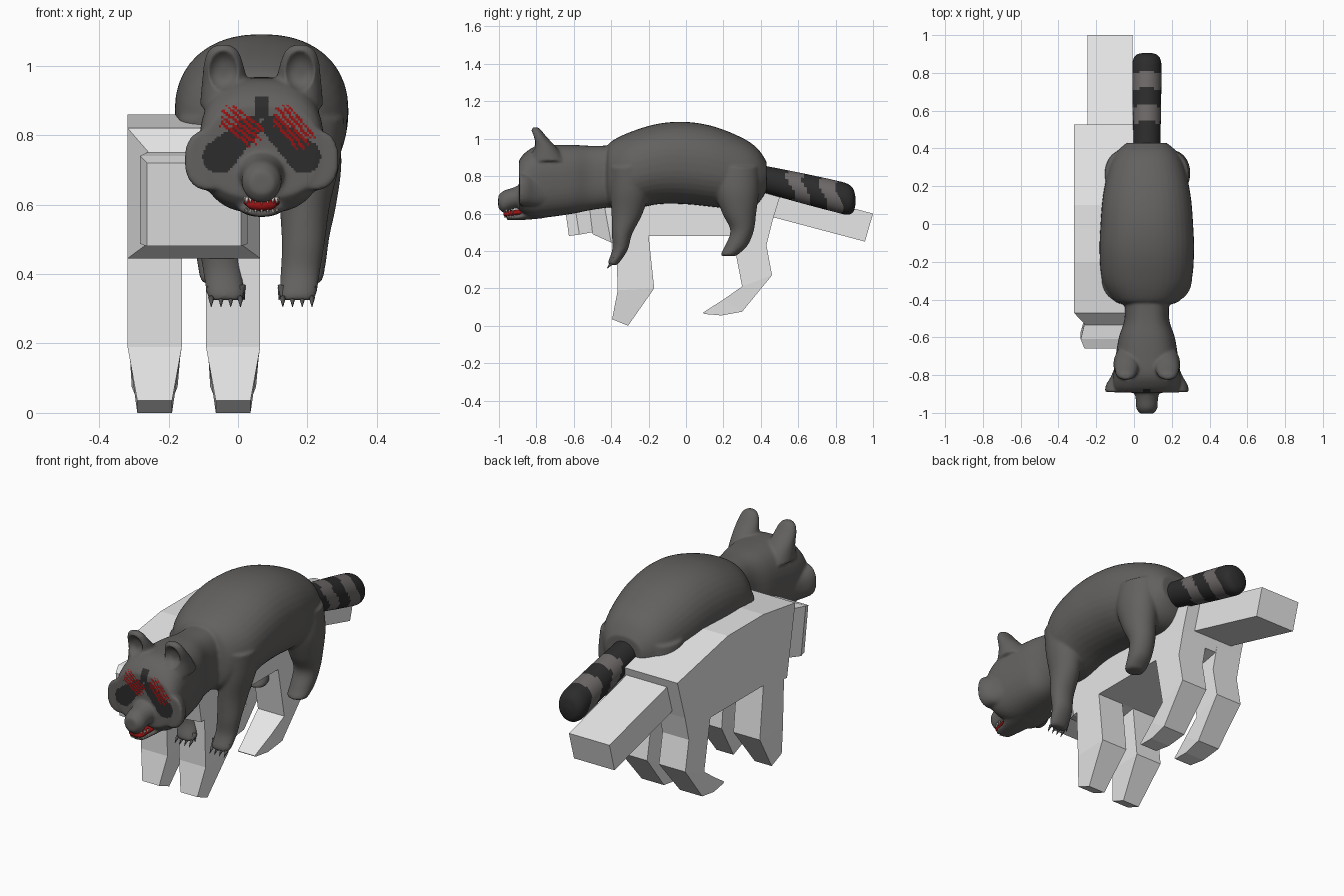
import bpy, bmesh, math
from mathutils import Vector

if "Cube" in bpy.data.objects:
    bpy.data.objects.remove(bpy.data.objects["Cube"])

CX = 0.068      # centre line of the smooth animal
LX = -0.127     # centre line of the blocky animal


def material(name, rgb):
    m = bpy.data.materials.new(name)
    m.diffuse_color = (*rgb, 1)
    m.use_nodes = True
    m.node_tree.nodes["Principled BSDF"].inputs["Base Color"].default_value = m.diffuse_color
    return m


FUR = material("grey fur", (0.125, 0.12, 0.116))
DARK = material("dark fur", (0.026, 0.025, 0.025))
BAND = material("light tail band", (0.155, 0.14, 0.138))
RED = material("red", (0.3, 0.006, 0.006))
TOOTH = material("tooth white", (0.6, 0.58, 0.54))
CLAW = material("claw grey", (0.09, 0.088, 0.086))
BLOCK = material("plain light grey", (0.8, 0.8, 0.8))


def finish(bm, name, mats, smooth=True):
    bmesh.ops.recalc_face_normals(bm, faces=bm.faces[:])
    me = bpy.data.meshes.new(name)
    bm.to_mesh(me)
    bm.free()
    for m in mats:
        me.materials.append(m)
    me.polygons.foreach_set("use_smooth", [smooth] * len(me.polygons))
    ob = bpy.data.objects.new(name, me)
    bpy.context.collection.objects.link(ob)
    return ob


def skin(bm, rings):
    vr = [[bm.verts.new(p) for p in r] for r in rings]
    n = len(vr[0])
    for a, b in zip(vr, vr[1:]):
        for i in range(n):
            bm.faces.new((a[i], a[(i + 1) % n], b[(i + 1) % n], b[i]))
    bm.faces.new(vr[0])
    bm.faces.new(vr[-1])


def curve(rows, steps):
    """Smooth in-between rows through the given rows."""
    out = []
    for i in range(len(rows) - 1):
        quad = [rows[max(i - 1, 0)], rows[i], rows[i + 1], rows[min(i + 2, len(rows) - 1)]]
        for k in range(steps):
            t = k / steps
            out.append([0.5 * (2 * b + (c - a) * t + (2 * a - 5 * b + 4 * c - d) * t * t
                               + (3 * b - a - 3 * c + d) * t ** 3) for a, b, c, d in zip(*quad)])
    return out + [list(rows[-1])]


def loft(bm, rows, axis="y", power=2.0, sides=40, steps=6):
    """Rows are x, y, z, half width, half height; x is measured from CX."""
    rings = []
    for x, y, z, a, b in curve(rows, steps):
        ring = []
        for i in range(sides):
            t = 2 * math.pi * i / sides
            c, s = math.cos(t), math.sin(t)
            u = a * math.copysign(abs(c) ** (2 / power), c)
            v = b * math.copysign(abs(s) ** (2 / power), s)
            ring.append((CX + x + u, y, z + v) if axis == "y" else (CX + x + u, y + v, z))
        rings.append(ring)
    skin(bm, rings)


def spans(rows):
    """Rows y, top, bottom, half width to loft rows."""
    return [(0, y, (t + b) / 2, w, (t - b) / 2) for y, t, b, w in rows]


# ---- smooth animal: overlapping lofts fused into one skin
bm = bmesh.new()
loft(bm, spans([(-.425, .945, .66, .13), (-.40, .985, .63, .18), (-.3, 1.035, .62, .236), (-.15, 1.08, .65, .25),
                (0, 1.09, .65, .245), (.15, 1.065, .635, .232), (.3, 1.005, .62, .2),
                (.38, .95, .65, .16), (.43, .88, .72, .105)]), power=2.25)
# neck and head
loft(bm, spans([(-.36, .965, .64, .12), (-.5, .962, .62, .118), (-.6, .967, .6, .148), (-.7, .967, .585, .165),
                (-.8, .96, .575, .178), (-.86, .925, .59, .178), (-.893, .885, .62, .165)]), power=2.6)
# muzzle and lower jaw
loft(bm, spans([(-.84, .775, .64, .08), (-.92, .74, .625, .06), (-.975, .722, .605, .056), (-1.004, .695, .63, .035)]))
loft(bm, spans([(-.76, .66, .575, .1), (-.88, .605, .565, .06), (-.96, .592, .565, .042)]))
for s in (-1, 1):
    # cheeks
    loft(bm, [(s * .07, -.6, .75, .05, .09), (s * .115, -.78, .72, .063, .085), (s * .145, -.85, .725, .07, .085),
              (s * .155, -.89, .73, .068, .088)], power=2.3)
    # ears
    loft(bm, [(s * .1, -.74, .88, .078, .1), (s * .106, -.755, .95, .066, .065), (s * .11, -.785, 1.01, .056, .04),
              (s * .111, -.8, 1.045, .042, .026), (s * .111, -.805, 1.06, .02, .015)], axis="z")
    # front legs
    loft(bm, [(s * .14, -.29, .85, .1, .12), (s * .14, -.3, .72, .085, .105), (s * .125, -.315, .6, .072, .083),
              (s * .12, -.342, .49, .062, .054), (s * .112, -.352, .41, .057, .042),
              (s * .105, -.383, .345, .054, .032), (s * .103, -.392, .325, .045, .022)], axis="z")
    # hind legs
    loft(bm, [(s * .12, .26, .85, .1, .13), (s * .135, .27, .72, .095, .12), (s * .135, .285, .6, .08, .09),
              (s * .13, .3, .51, .066, .063), (s * .125, .27, .43, .06, .06),
              (s * .122, .235, .385, .054, .048), (s * .122, .23, .372, .04, .035)], axis="z")
raw = finish(bm, "raw_body", [FUR])
rem = raw.modifiers.new("fuse", "REMESH")
rem.mode = "VOXEL"
rem.voxel_size = 0.0065
smo = raw.modifiers.new("soften", "SMOOTH")
smo.factor, smo.iterations = 0.5, 10
me = bpy.data.meshes.new_from_object(raw.evaluated_get(bpy.context.evaluated_depsgraph_get()))
bpy.data.objects.remove(raw)
body = bpy.data.objects.new("smooth_body", me)
bpy.context.collection.objects.link(body)
me.materials.clear()
for m in (FUR, DARK, RED):
    me.materials.append(m)

# hollow of the ears
for v in me.vertices:
    if v.co.z > .9 and v.co.y < -.74 and v.normal.y < 0:
        d = math.hypot((abs(v.co.x - CX) - .11) / .042, (v.co.z - .985) / .058)
        if d < 1:
            v.co.y += .03 * (1 - d ** 3)


def face_colour(c):
    """Scratches, eye mask and forehead mark, by place on the face."""
    x, z = c.x - CX, c.z
    for ox, oz, dx, dz in ((-.06, .825, .8, -.6), (.087, .822, .66, -.75)):
        u, v = (x - ox) * dx + (z - oz) * dz, -(x - ox) * dz + (z - oz) * dx
        if abs(u) < .062 + .012 * math.sin(v * 300) and abs(v) < .036 and math.sin(v * 420 + u * 9) > -.35:
            return 2
    p, a, b = Vector((abs(x), z)), Vector((.03, .825)), Vector((.122, .738))
    t = max(0, min(1, (p - a).dot(b - a) / (b - a).length_squared))
    if (p - a.lerp(b, t)).length < .03 + .018 * t:
        return 1
    return 1 if abs(x) < .022 and .85 < z < .912 else 0


for f in me.polygons:
    f.use_smooth = True
    if f.center.y < -.79 and f.normal.y < -.3 and f.center.z > .68:
        f.material_index = face_colour(f.center)

# ---- ringed tail
bm = bmesh.new()
loft(bm, [(0, .37, .795, .07, .07), (0, .6, .74, .075, .08), (0, .8, .692, .077, .085), (0, .865, .676, .074, .082),
          (0, .895, .67, .055, .06), (0, .906, .668, .02, .02)], sides=48, steps=14)
tail = finish(bm, "ringed_tail", [DARK, BAND])
for f in tail.data.polygons:
    c = f.center
    ang = math.atan2(c.z - (.795 - .245 * (c.y - .37)), c.x - CX)
    t = c.y + .012 * math.sin(3 * ang) - .04 * (1 - math.sin(ang)) * .5
    f.material_index = int(.54 < t < .625 or .715 < t < .8)


# ---- mouth, teeth and claws
def spike(bm, base, tip, r):
    base, tip = Vector(base), Vector(tip)
    d = tip - base
    rot = d.to_track_quat("Z", "Y").to_matrix().to_4x4()
    rot.translation = (base + tip) / 2
    bmesh.ops.create_cone(bm, cap_ends=True, segments=8, radius1=r, radius2=r * .1, depth=d.length, matrix=rot)


bm = bmesh.new()
loft(bm, spans([(-.85, .625, .59, .055), (-.92, .62, .585, .047), (-.962, .612, .582, .04), (-.975, .605, .59, .02)]))
finish(bm, "open_mouth", [RED])

bm = bmesh.new()
for i in range(9):
    a = math.pi * (i / 8)
    x, y = CX + .046 * math.cos(a), -.925 - .05 * math.sin(a)
    spike(bm, (x, y, .622), (x, y, .598), .006)
    spike(bm, (x, y + .006, .578), (x, y + .006, .592), .005)
finish(bm, "teeth", [TOOTH])

bm = bmesh.new()
for s in (-1, 1):
    for i in range(4):
        x = CX + s * .103 + (i - 1.5) * .028
        spike(bm, (x, -.38, .36), (x, -.405, .318), .015)
        spike(bm, (x, -.4, .332), (x, -.424, .305), .009)
    x = CX + s * .06
    spike(bm, (x, -.38, .365), (CX + s * .05, -.39, .325), .014)
finish(bm, "front_claws", [CLAW])


# ---- blocky animal: each part is a run of four-cornered sections
def blocks(name, rows, x=LX):
    """Rows are y, z of one edge, y, z of the opposite edge, half width."""
    bm = bmesh.new()
    skin(bm, [[(x - w, y1, z1), (x + w, y1, z1), (x + w, y2, z2), (x - w, y2, z2)] for y1, z1, y2, z2, w in rows])
    return finish(bm, name, [BLOCK], smooth=False)


blocks("block_body", [(-.535, .75, -.5, .49, .13), (-.47, .82, -.4, .445, .191), (-.2, .86, -.2, .48, .191),
                      (.1, .86, .25, .48, .191), (.527, .77, .45, .52, .191)])
blocks("block_head", [(-.66, .72, -.626, .48, .135), (-.61, .74, -.57, .487, .155), (-.53, .75, -.5, .5, .135)])
blocks("block_tail", [(.44, .745, .41, .595, .12), (1.0, .6, .957, .45, .12)])
for s, side in ((-1, "right"), (1, "left")):
    x = LX + s * .113
    blocks("block_front_leg_" + side, [(-.395, .55, -.2, .55, .078), (-.375, .465, -.2, .48, .078),
                                       (-.365, .19, -.17, .2, .078), (-.395, .035, -.31, 0, .05)], x)
    blocks("block_hind_leg_" + side, [(.22, .55, .487, .66, .078), (.25, .47, .43, .43, .078),
                                      (.3, .21, .46, .27, .078), (.2, .14, .3, .075, .066),
                                      (.15, .108, .19, .055, .058), (.09, .07, .098, .063, .05)], x)
